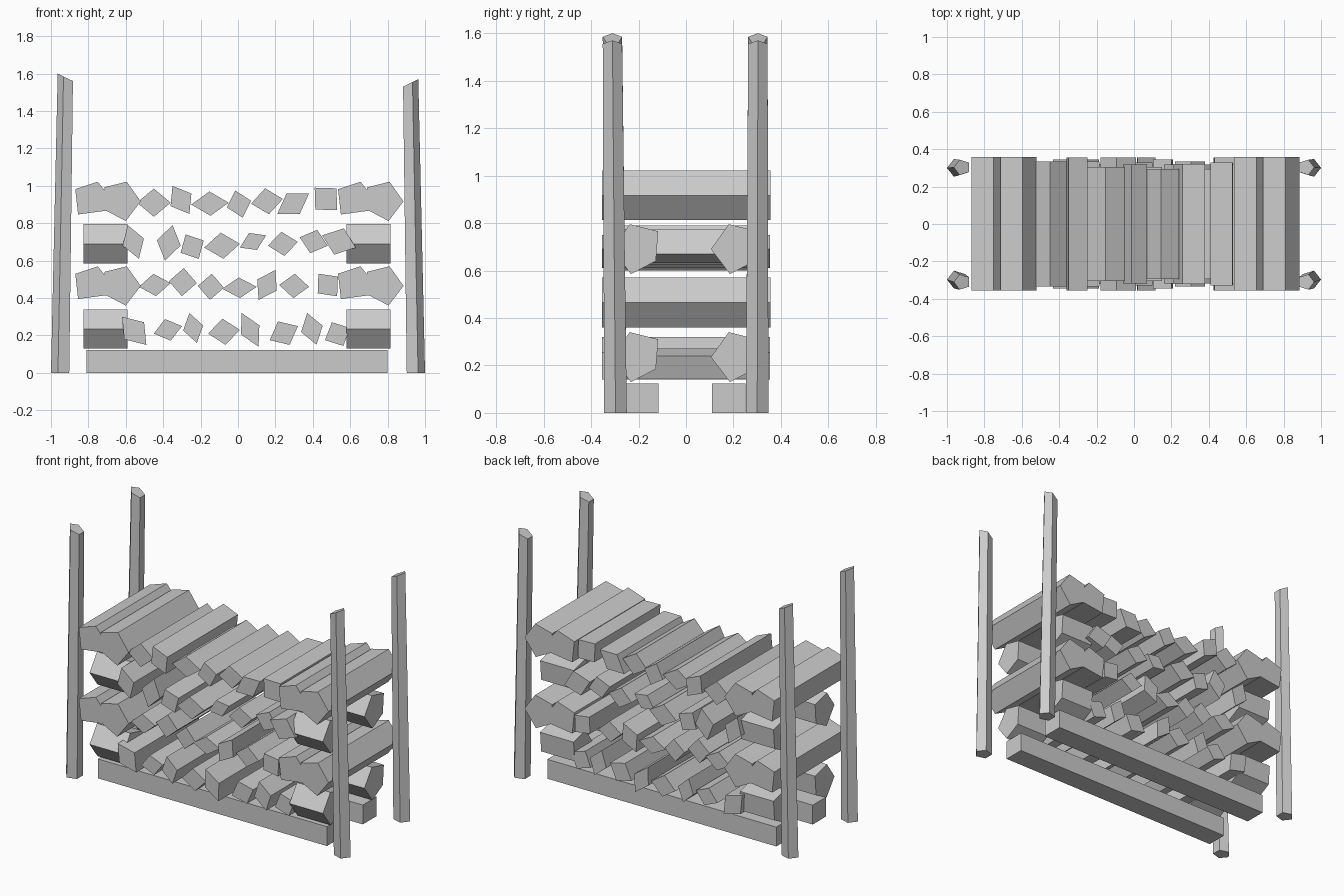
import bpy, bmesh, math
from mathutils import Vector

if "Cube" in bpy.data.objects:
    bpy.data.objects.remove(bpy.data.objects["Cube"])


def mesh_object(name, rings):
    """Skin two matching rings of points into a closed flat-faced prism."""
    bm = bmesh.new()
    a, b = [[bm.verts.new(p) for p in ring] for ring in rings]
    bm.faces.new(a)
    bm.faces.new(b[::-1])
    for i in range(len(a)):
        j = (i + 1) % len(a)
        bm.faces.new((a[i], b[i], b[j], a[j]))
    bmesh.ops.recalc_face_normals(bm, faces=bm.faces)
    me = bpy.data.meshes.new(name)
    bm.to_mesh(me)
    bm.free()
    ob = bpy.data.objects.new(name, me)
    bpy.context.collection.objects.link(ob)
    return ob


def prism(name, profile, start, end, axis):
    """Extrude a (horizontal, z) profile along the x or y axis."""
    if axis == "y":
        rings = [[(u, t, z) for u, z in profile] for t in (start, end)]
    else:
        rings = [[(t, u, z) for u, z in profile] for t in (start, end)]
    return mesh_object(name, rings)


# Base runners
for label, y0, y1 in (("front", -0.25, -0.115), ("back", 0.11, 0.25)):
    prism(label + "_base_runner", [(y0, 0), (y1, 0), (y1, 0.123), (y0, 0.123)],
          -0.81, 0.80, "x")

# Five-sided corner posts, leaning inwards with slanted tops
for side, s, height in (("left", -1, 1.578), ("right", 1, 1.548)):
    for label, y_low, y_high in (("front", -0.297, -0.31), ("back", 0.30, 0.303)):
        low, high = [], []
        for i in range(5):
            a = 2 * math.pi * i / 5
            c, d = math.cos(a), math.sin(a)
            low.append((s * (0.946 + 0.054 * c), y_low + 0.05 * d, 0))
            high.append((s * (0.919 + 0.045 * c), y_high + 0.043 * d,
                         height + 0.022 * c))
        mesh_object(f"{side}_{label}_post", (low, high))

# Big logs stacked crosswise at both ends
BIG = [(0, 0.18), (0.12, 0.21), (0.195, 0.105), (0.115, 0), (0.01, 0.055)]
BLUNT = [(0, 0.17), (0.12, 0.21), (0.2, 0.11), (0.165, 0.055), (0.015, 0.035)]
for side, shift in (("left", 0), ("right", 1.405)):
    for z in (0.13, 0.585):
        front = [(-0.117 - u, z + v) for u, v in BIG]
        back = [(0.30 - u, z + v) for u, v in BIG]
        for label, prof in (("front", front), ("back", back)):
            prism(f"{side}_{label}_cross_log", prof,
                  -0.825 + shift, -0.59 + shift, "x")
    for z in (0.36, 0.812):
        for label, x, prof in (("outer", -0.87, BLUNT), ("inner", -0.715, BIG)):
            prism(f"{side}_{label}_end_log",
                  [(x + shift + u, z + v) for u, v in prof], -0.355, 0.357, "y")

# Split firewood: each log has a diamond end (long diagonal x0,z0,x1,z1 and width)
HALF_LENGTHS = (0.335, 0.355, 0.305, 0.318, 0.293, 0.322, 0.328, 0.345)


def split_row(name, offset, logs):
    for i, (x0, z0, x1, z1, w) in enumerate(logs):
        p, q = Vector((x0, z0)), Vector((x1, z1))
        mid = (p + q) / 2
        side = Vector((p.y - q.y, q.x - p.x)).normalized() * w / 2
        h = HALF_LENGTHS[(i + offset) % 8]
        prism(f"{name}_split_log", [p, mid - side, q, mid + side], -h, h, "y")


split_row("first_row", 5, [
    (-.62, .30, -.49, .15, .14), (-.45, .21, -.30, .25, .12),
    (-.26, .32, -.22, .16, .11), (-.16, .21, .01, .23, .14),
    (.02, .32, .11, .14, .11), (.17, .175, .32, .25, .14),
    (.37, .32, .42, .15, .12), (.465, .175, .60, .24, .14)])
split_row("second_row", 3, [
    (-.53, .46, -.36, .48, .12), (-.29, .56, -.30, .41, .15),
    (-.14, .53, -.15, .39, .14), (-.085, .45, .10, .46, .11),
    (.20, .55, .11, .39, .12), (.22, .47, .38, .46, .13),
    (.43, .53, .53, .41, .14)])
split_row("third_row", 6, [
    (-.59, .79, -.53, .61, .12), (-.35, .79, -.39, .60, .13),
    (-.28, .74, -.21, .61, .14), (-.18, .67, .01, .69, .14),
    (.01, .67, .15, .735, .10), (.16, .68, .32, .70, .13),
    (.33, .725, .48, .68, .13), (.45, .735, .63, .67, .15)])
split_row("top_row", 0, [
    (-.54, .91, -.36, .91, .15), (-.35, 1.0, -.26, .85, .13),
    (-.25, .90, -.05, .91, .13), (-.06, .885, .07, .92, .15),
    (.07, .905, .24, .93, .14), (.21, .85, .38, .96, .13),
    (.41, .99, .53, .87, .16)])
